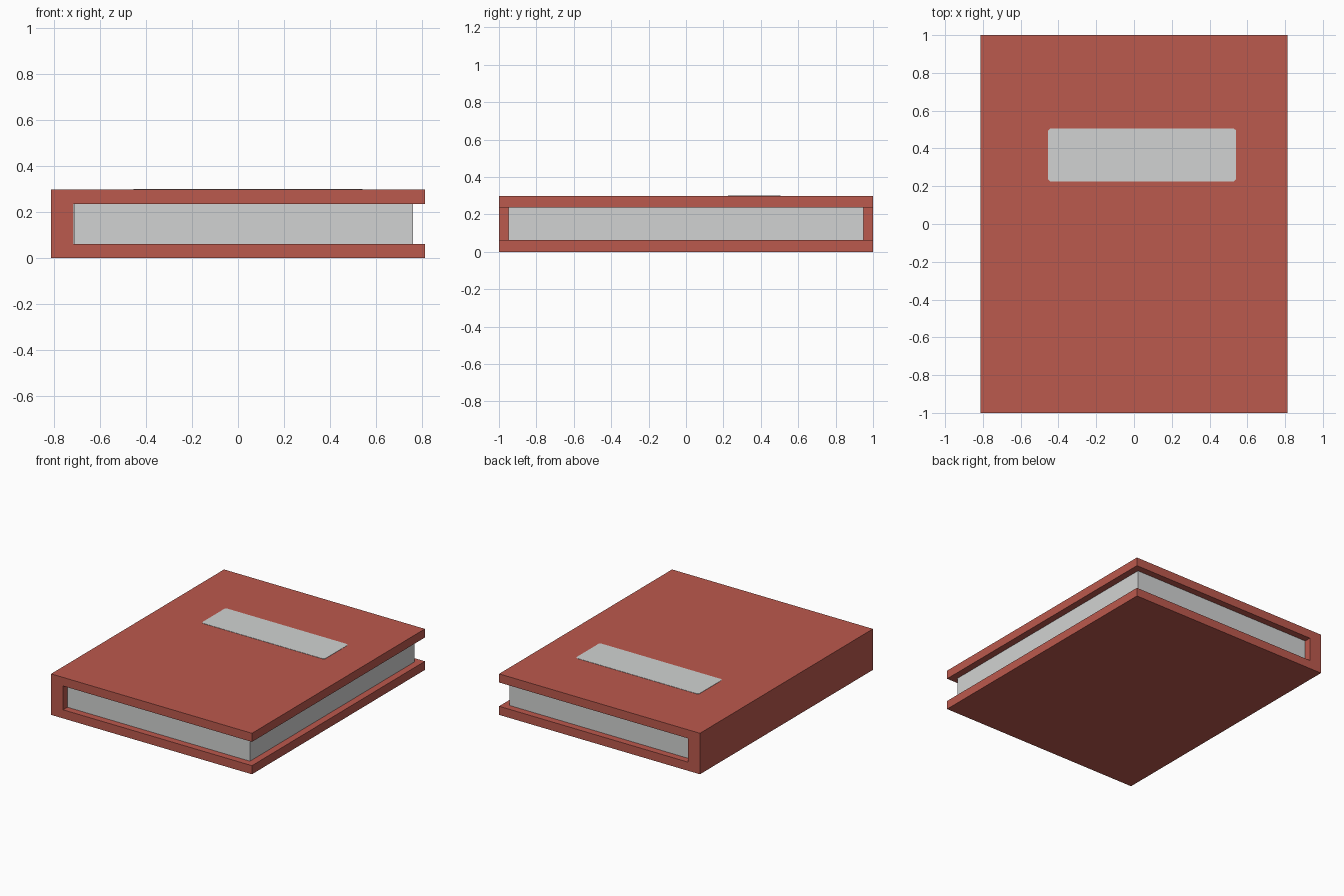
import bpy, bmesh

if "Cube" in bpy.data.objects:
    bpy.data.objects.remove(bpy.data.objects["Cube"])


def material(name, rgb):
    m = bpy.data.materials.new(name)
    m.diffuse_color = (*rgb, 1.0)
    m.use_nodes = True
    m.node_tree.nodes["Principled BSDF"].inputs["Base Color"].default_value = m.diffuse_color
    return m


def extrude_outline(name, points, direction, mat):
    """Solid made by sweeping a flat outline along a direction."""
    bm = bmesh.new()
    face = bm.faces.new([bm.verts.new(p) for p in points])
    ret = bmesh.ops.extrude_face_region(bm, geom=[face], use_keep_orig=True)
    moved = [v for v in ret["geom"] if isinstance(v, bmesh.types.BMVert)]
    bmesh.ops.translate(bm, verts=moved, vec=direction)
    bmesh.ops.recalc_face_normals(bm, faces=bm.faces)
    mesh = bpy.data.meshes.new(name)
    bm.to_mesh(mesh)
    bm.free()
    mesh.materials.append(mat)
    obj = bpy.data.objects.new(name, mesh)
    bpy.context.collection.objects.link(obj)
    return obj


red = material("cover red", (0.50, 0.100, 0.075))
paper = material("paper grey", (0.64, 0.65, 0.645))

HALF_X, HALF_Y, HEIGHT = 0.813, 1.0, 0.30
BOARD, SPINE_IN = 0.063, -0.716

# Cover: two boards joined by the spine, a C profile swept along y
profile = [(-HALF_X, 0), (HALF_X, 0), (HALF_X, BOARD), (SPINE_IN, BOARD),
           (SPINE_IN, HEIGHT - BOARD), (HALF_X, HEIGHT - BOARD),
           (HALF_X, HEIGHT), (-HALF_X, HEIGHT)]
extrude_outline("cover", [(x, -HALF_Y, z) for x, z in profile],
                (0, 2 * HALF_Y, 0), red)

# Page block, set back from the cover edges
px0, px1, py = -0.714, 0.762, 0.95
extrude_outline("pages", [(px0, -py, BOARD), (px1, -py, BOARD),
                          (px1, py, BOARD), (px0, py, BOARD)],
                (0, 0, HEIGHT - 2 * BOARD), paper)

# Title plate with small clipped corners, lying on the front board
x0, x1, y0, y1, c = -0.455, 0.541, 0.225, 0.506, 0.012
label = [(x0 + c, y0), (x1 - c, y0), (x1, y0 + c), (x1, y1 - c),
         (x1 - c, y1), (x0 + c, y1), (x0, y1 - c), (x0, y0 + c)]
extrude_outline("label_plate", [(x, y, HEIGHT - 0.002) for x, y in label],
                (0, 0, 0.004), paper)
